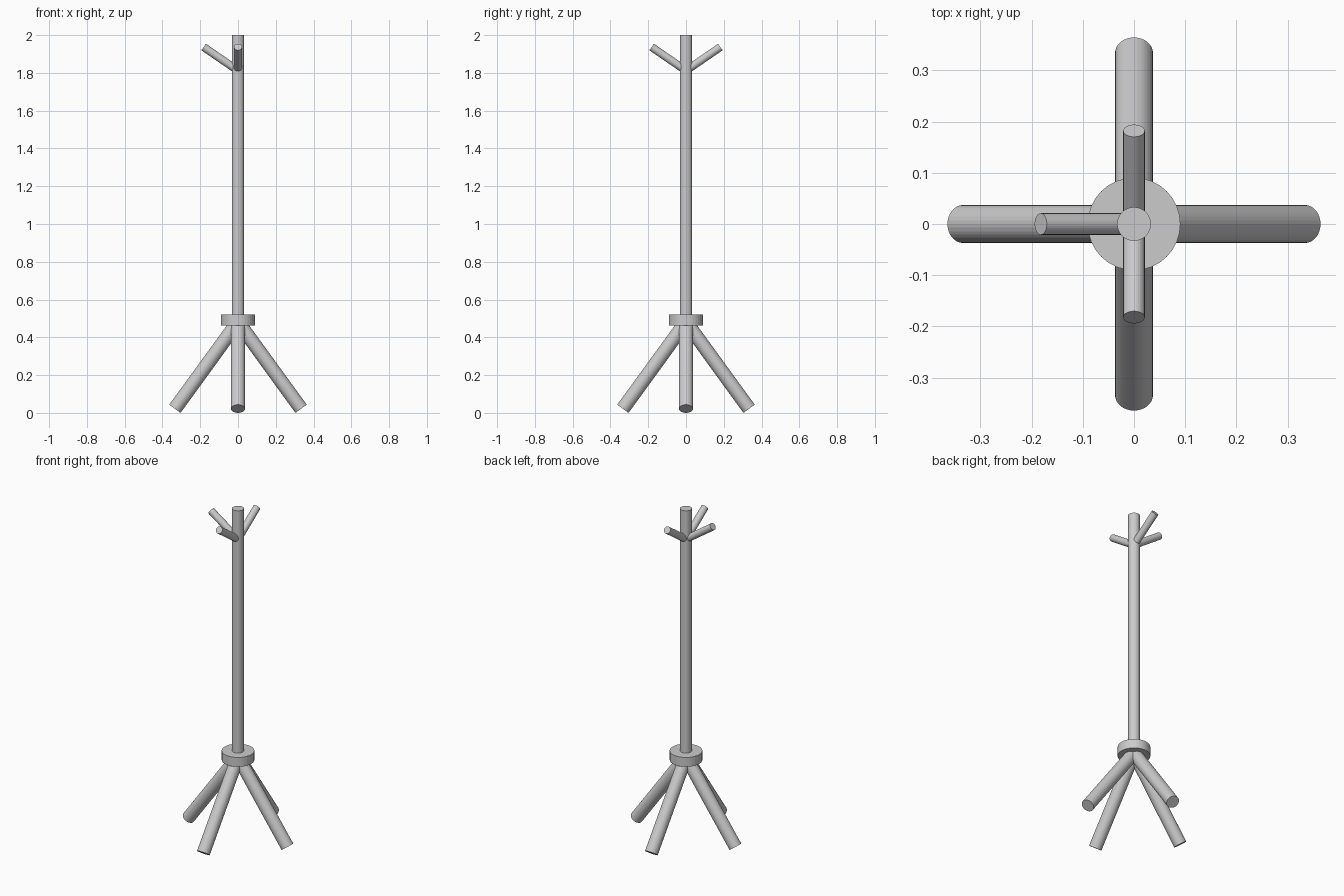
import bpy
from mathutils import Vector, Matrix
from math import radians, sin, cos, tan

if "Cube" in bpy.data.objects:
    bpy.data.objects.remove(bpy.data.objects["Cube"])


def rod(name, start, end, radius, sides=32):
    """Cylinder running from start to end."""
    a, b = Vector(start), Vector(end)
    axis = b - a
    bpy.ops.mesh.primitive_cylinder_add(vertices=sides, radius=radius, depth=axis.length)
    ob = bpy.context.object
    ob.name = name
    ob.data.transform(Matrix.Translation((a + b) / 2)
                      @ axis.to_track_quat('Z', 'Y').to_matrix().to_4x4())
    return ob


# Upright pole and the collar that holds the legs
rod("pole", (0, 0, 0.485), (0, 0, 2.0), 0.033)
rod("collar", (0, 0, 0.463), (0, 0, 0.52), 0.0905)

directions = {"right": (1, 0), "back": (0, 1), "left": (-1, 0), "front": (0, -1)}

# Four splayed legs, lower rim touching the floor
leg_r, splay, reach = 0.037, radians(36), 0.364
foot = reach - leg_r * cos(splay)
foot_z = leg_r * sin(splay)
hip_z = foot_z + foot / tan(splay)
for side, (dx, dy) in directions.items():
    rod(side + "_leg", (0, 0, hip_z), (dx * foot, dy * foot, foot_z), leg_r)

# Three coat pegs rising from the pole, none on the right
peg_r, tip, tip_z, rise = 0.021, 0.182, 1.937, radians(34.5)
for side in ("back", "left", "front"):
    dx, dy = directions[side]
    rod(side + "_peg", (0, 0, tip_z - tip * tan(rise)),
        (dx * tip, dy * tip, tip_z), peg_r)
